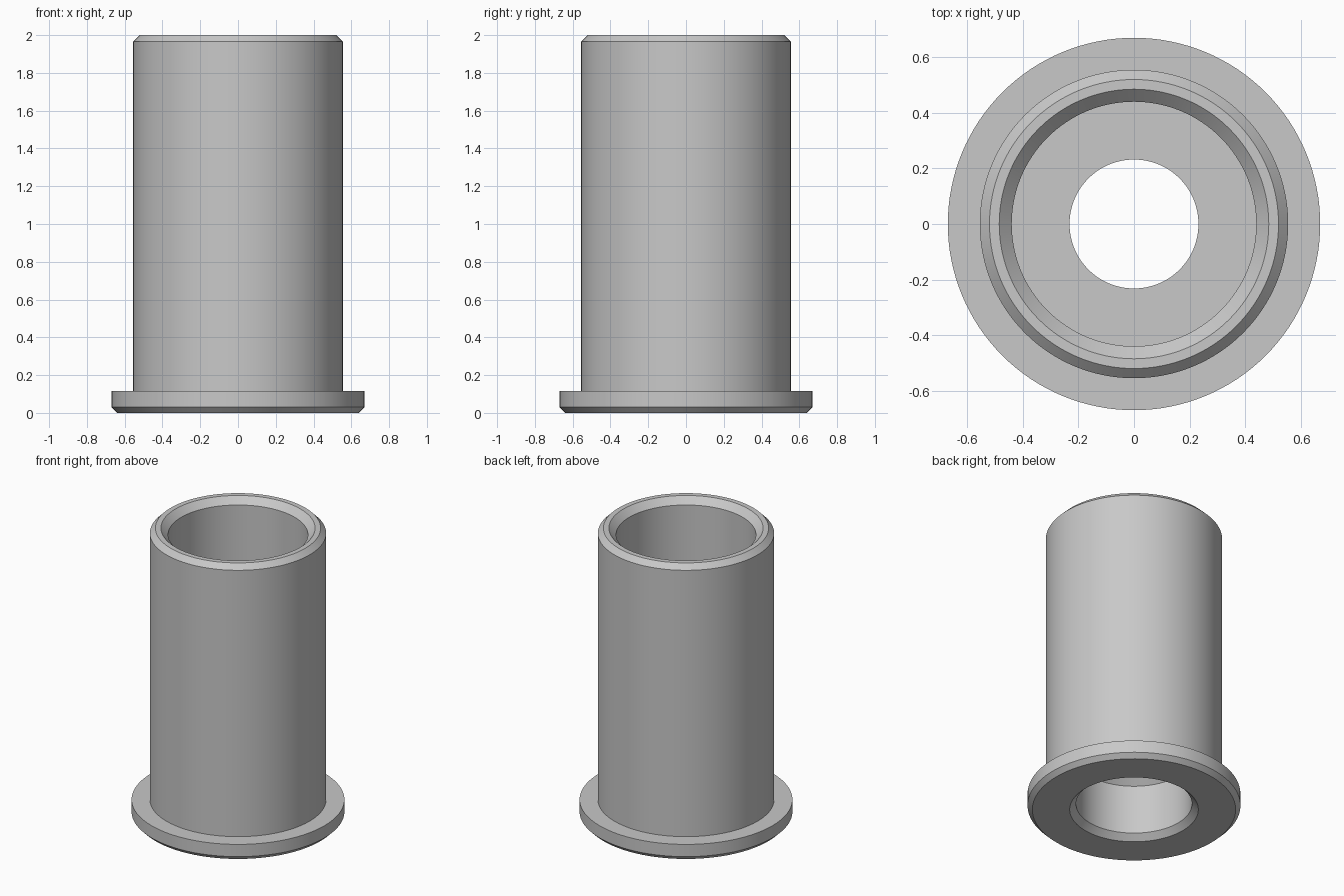
import bpy
import math

SEGMENTS = 128

cube = bpy.data.objects.get("Cube")
if cube:
    bpy.data.objects.remove(cube, do_unlink=True)

# Single plain metal colour
metal = bpy.data.materials.new("Grey metal")
metal.use_nodes = True
grey = (0.58, 0.58, 0.58, 1)
metal.diffuse_color = grey
metal.node_tree.nodes["Principled BSDF"].inputs["Base Color"].default_value = grey


def lathe(name, profile):
    """Spin a closed (radius, height) profile around the z axis."""
    count = len(profile)
    verts, faces = [], []
    for i in range(SEGMENTS):
        angle = math.tau * i / SEGMENTS
        verts += [(r * math.cos(angle), r * math.sin(angle), z) for r, z in profile]
        here, after = i * count, (i + 1) % SEGMENTS * count
        for j in range(count):
            k = (j + 1) % count
            faces.append((here + j, after + j, after + k, here + k))
    mesh = bpy.data.meshes.new(name)
    mesh.from_pydata(verts, [], faces)
    mesh.materials.append(metal)
    obj = bpy.data.objects.new(name, mesh)
    bpy.context.collection.objects.link(obj)
    bpy.ops.object.select_all(action="DESELECT")
    obj.select_set(True)
    bpy.context.view_layer.objects.active = obj
    bpy.ops.object.shade_smooth_by_angle(angle=math.radians(25))
    return obj


# Outside: chamfered flange, barrel and chamfered rim
outside = [(0.64, 0), (0.67, 0.03), (0.67, 0.115), (0.555, 0.115),
           (0.555, 1.965), (0.52, 2)]

# Inside: chamfered mouth, wide bore, stepped floor, narrow hole, lower bore
inside = [(0.485, 2), (0.44, 1.955), (0.44, 0.6), (0.232, 0.6),
          (0.232, 0.51), (0.365, 0.38), (0.365, 0.04), (0.405, 0)]

lathe("flanged_sleeve", outside + inside)
